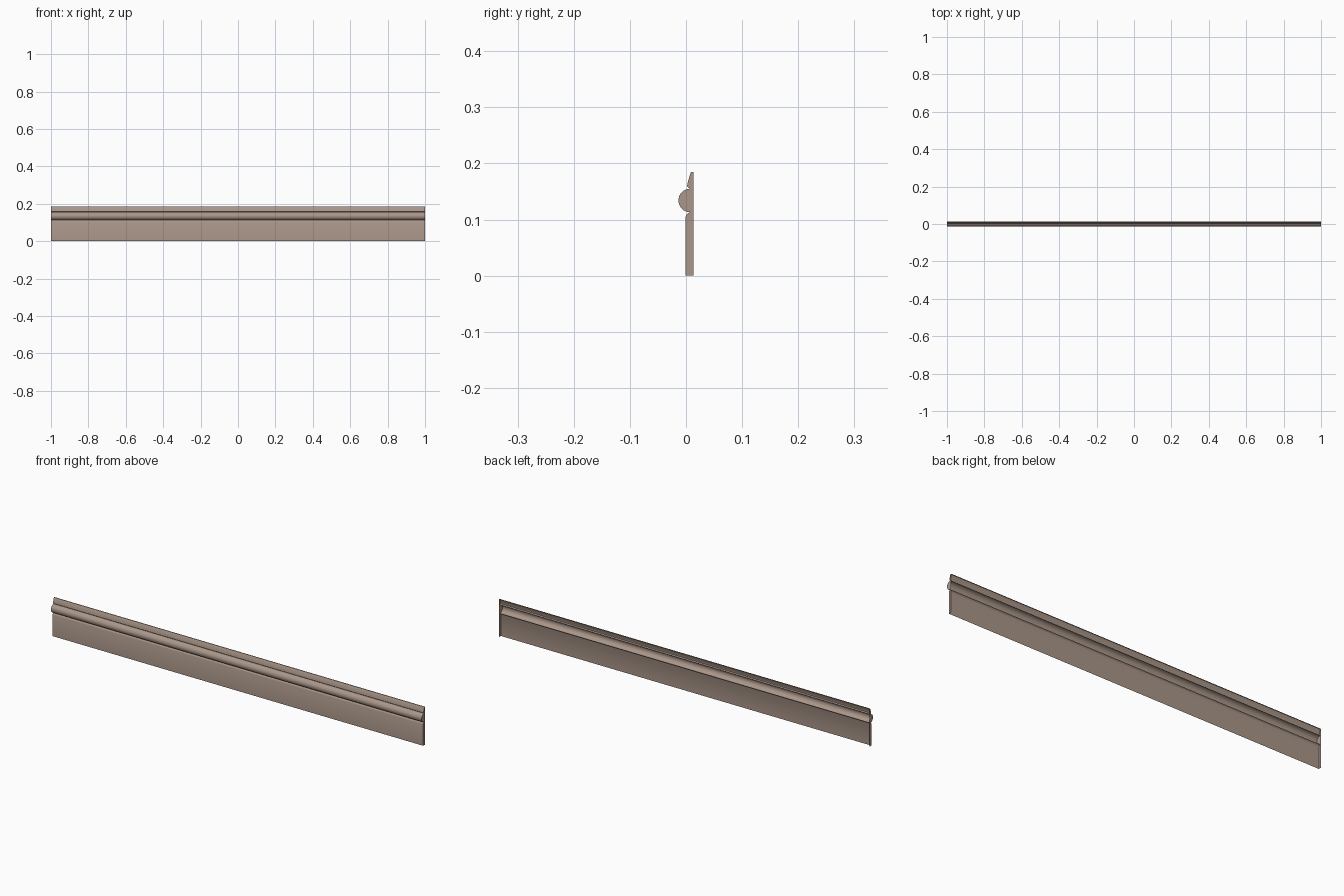
import bpy, bmesh, math

if "Cube" in bpy.data.objects:
    bpy.data.objects.remove(bpy.data.objects["Cube"])

HALF = 1.0        # half length along x
BACK = 0.0135     # y of the open wall side

wood = bpy.data.materials.new("taupe paint")
wood.diffuse_color = (0.40, 0.305, 0.25, 1.0)
wood.use_nodes = True
wood.node_tree.nodes["Principled BSDF"].inputs["Base Color"].default_value = wood.diffuse_color

# Cross-section (y, z): board front, half-round bead, small lip, tapered top
profile = [(BACK, 0.0), (-0.001, 0.0), (-0.001, 0.104), (0.0005, 0.108),
           (0.004, 0.1115)]
cy, cz, r = 0.0075, 0.134, 0.021
steps = 16
for i in range(steps + 1):
    a = -math.pi / 2 - math.pi * i / steps
    profile.append((cy + r * math.cos(a), cz + r * math.sin(a)))
profile += [(0.004, 0.157), (0.002, 0.159), (0.0025, 0.164),
            (0.008, 0.183), (0.0095, 0.185), (BACK, 0.185)]

bm = bmesh.new()
left = [bm.verts.new((-HALF, y, z)) for y, z in profile]
right = [bm.verts.new((HALF, y, z)) for y, z in profile]

# Moulded skin: the wall side and underside stay open
for i in range(1, len(profile) - 1):
    bm.faces.new((left[i], right[i], right[i + 1], left[i + 1]))

# End caps
bm.faces.new(right)
bm.faces.new(left[::-1])
bm.normal_update()
for f in bm.faces:
    if f.normal.x > 0.9 and f.calc_center_median().x < 0:
        f.normal_flip()
    elif f.normal.x < -0.9 and f.calc_center_median().x > 0:
        f.normal_flip()

mesh = bpy.data.meshes.new("baseboard_moulding")
bm.to_mesh(mesh)
bm.free()
mesh.materials.append(wood)
board = bpy.data.objects.new("baseboard_moulding", mesh)
bpy.context.collection.objects.link(board)

# Smooth bead, crisp board edges
bpy.context.view_layer.objects.active = board
board.select_set(True)
bpy.ops.object.shade_smooth_by_angle(angle=math.radians(25))
